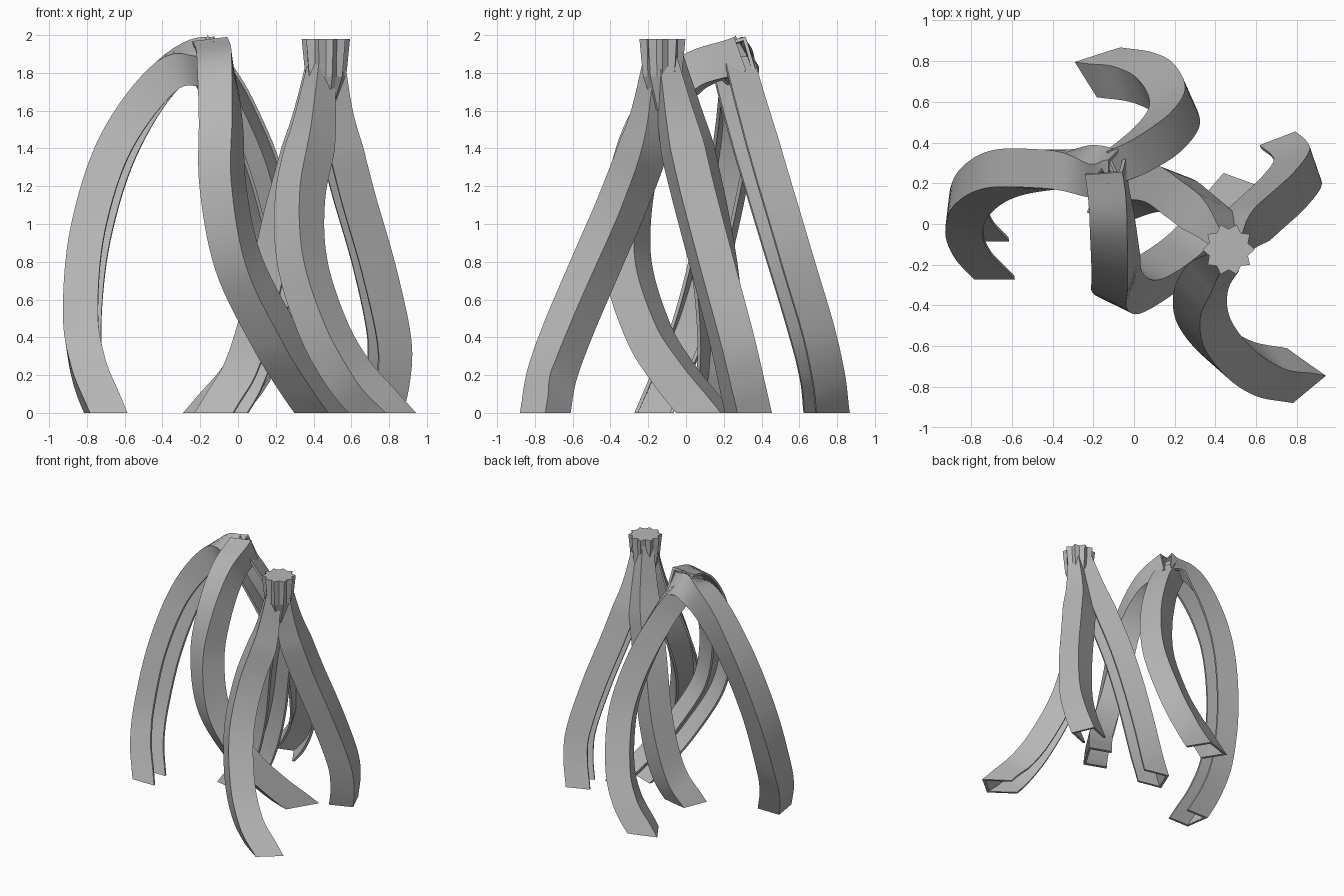
import bpy, bmesh, math
from mathutils import Vector

cube = bpy.data.objects.get("Cube")
if cube:
    bpy.data.objects.remove(cube)

grey = bpy.data.materials.new("stone grey")
grey.use_nodes = True
colour = (0.47, 0.47, 0.47, 1)
grey.diffuse_color = colour
grey.node_tree.nodes["Principled BSDF"].inputs["Base Color"].default_value = colour


def finish(name, bm, smooth=True):
    bmesh.ops.recalc_face_normals(bm, faces=bm.faces)
    mesh = bpy.data.meshes.new(name)
    bm.to_mesh(mesh)
    bm.free()
    mesh.materials.append(grey)
    obj = bpy.data.objects.new(name, mesh)
    bpy.context.collection.objects.link(obj)
    if smooth:
        bpy.ops.object.select_all(action='DESELECT')
        obj.select_set(True)
        bpy.context.view_layer.objects.active = obj
        bpy.ops.object.shade_smooth_by_angle(angle=math.radians(30))
    return obj


def spline(points, steps=8):
    """Smooth curve through control points of any dimension."""
    pts = [Vector(p) for p in points]
    pts = [2 * pts[0] - pts[1]] + pts + [2 * pts[-1] - pts[-2]]
    out = []
    for a, b, c, d in zip(pts, pts[1:], pts[2:], pts[3:]):
        for i in range(steps):
            t = i / steps
            out.append(0.5 * (2 * b + (c - a) * t + (2 * a - 5 * b + 4 * c - d) * t * t
                              + (3 * b - a - 3 * c + d) * t ** 3))
    return out + [pts[-2]]


def channel_leg(name, points, top_scale):
    """Sweep an open channel; each point is x, y, z and outward angle."""
    places = [Vector(p) for p in spline([p[:3] for p in points])]
    angles = [v[0] for v in spline([(p[3], 0) for p in points])]
    # carry the foot through the ground, to be trimmed flat
    step = places[-1] - places[-2]
    for i in range(5):
        places.append(places[-1] + step)
        angles.append(angles[-1])
    w, h, t = 0.095, 0.093, 0.018
    half = [(w, h), (w, -h), (w - t, -h), (w - t, h - t)]
    section = half + [(-x, y) for x, y in reversed(half)]
    bm = bmesh.new()
    rings = []
    for i, place in enumerate(places):
        ahead = places[min(i + 1, len(places) - 1)]
        tangent = (ahead - places[max(i - 1, 0)]).normalized()
        a = math.radians(angles[i])
        out = Vector((math.cos(a), math.sin(a), 0))
        out = (out - tangent * out.dot(tangent)).normalized()
        side = tangent.cross(out)
        grow = min(1, max(0, (1.9 - place.z) / 0.5))
        size = top_scale + (1 - top_scale) * grow
        rings.append([bm.verts.new(place + (side * x + out * y) * size)
                      for x, y in section])
    n = len(section)
    for r, s in zip(rings, rings[1:]):
        for j in range(n):
            k = (j + 1) % n
            bm.faces.new((r[j], r[k], s[k], s[j]))
    bm.faces.new(rings[0])
    bm.faces.new(rings[-1])
    # flat foot on the ground
    cut = bmesh.ops.bisect_plane(bm, geom=bm.verts[:] + bm.edges[:] + bm.faces[:],
                                 plane_co=(0, 0, 0), plane_no=(0, 0, 1), clear_inner=True)
    edges = [e for e in cut["geom_cut"] if isinstance(e, bmesh.types.BMEdge)]
    bmesh.ops.holes_fill(bm, edges=edges, sides=0)
    return finish(name, bm)


# Arched group of three legs
channel_leg("arch_left_leg", [
    (-0.1, 0.25, 1.88, 180), (-0.37, 0.27, 1.79, 180), (-0.63, 0.25, 1.42, 172),
    (-0.78, 0.16, 0.95, 170), (-0.825, 0.04, 0.5, 174), (-0.79, -0.07, 0.23, 178),
    (-0.7, -0.17, 0, 180)], 1)
channel_leg("arch_front_leg", [
    (-0.14, 0.28, 1.89, 345), (-0.11, 0.02, 1.79, 345), (-0.09, -0.19, 1.53, 340),
    (-0.08, -0.29, 1.2, 335), (0, -0.31, 0.8, 333), (0.18, -0.2, 0.43, 335),
    (0.32, -0.06, 0.2, 338), (0.46, 0.1, 0, 340)], 1)
channel_leg("arch_back_leg", [
    (-0.16, 0.25, 1.84, 115), (-0.03, 0.31, 1.62, 113), (0.12, 0.42, 1.25, 110),
    (0.2, 0.54, 0.85, 112), (0.15, 0.66, 0.45, 116), (0.04, 0.72, 0.2, 119),
    (-0.125, 0.745, 0, 122)], 0.9)

# Upright group of three legs
channel_leg("column_front_leg", [
    (0.45, -0.15, 1.93, 305), (0.4, -0.2, 1.5, 308), (0.33, -0.32, 1.15, 312),
    (0.34, -0.47, 0.8, 315), (0.45, -0.62, 0.45, 318), (0.59, -0.71, 0.2, 322),
    (0.765, -0.745, 0, 325)], 0.5)
channel_leg("column_right_leg", [
    (0.5, -0.12, 1.93, 20), (0.52, -0.05, 1.55, 18), (0.6, 0.03, 1.2, 16),
    (0.72, 0.14, 0.78, 16), (0.8, 0.24, 0.4, 18), (0.79, 0.29, 0.18, 20),
    (0.745, 0.33, 0, 21)], 0.5)
channel_leg("column_back_leg", [
    (0.44, -0.09, 1.93, 150), (0.38, 0, 1.5, 152), (0.26, 0.1, 1.05, 155),
    (0.18, 0.16, 0.7, 158), (0.1, 0.18, 0.4, 162), (0.02, 0.17, 0.18, 165),
    (-0.09, 0.13, 0, 168)], 0.5)

# Fluted cap over the upright group
bm = bmesh.new()
rings = []
for z, tip, valley in ((1.6, 0.04, 0.04), (1.78, 0.108, 0.095), (1.98, 0.128, 0.1)):
    ring = []
    for i in range(20):
        a = math.tau * i / 20
        r = valley if i % 2 else tip
        ring.append(bm.verts.new((0.465 + r * math.cos(a), -0.125 + r * math.sin(a), z)))
    rings.append(ring)
for r, s in zip(rings, rings[1:]):
    for i in range(20):
        k = (i + 1) % 20
        bm.faces.new((r[i], r[k], s[k], s[i]))
bm.faces.new(rings[0])
bm.faces.new(rings[-1])
finish("fluted_cap", bm, False)

# Small pointed shards on the arch crown
for name, x, y, r, top in (("crown_shard_large", -0.16, 0.26, 0.075, 2.0),
                           ("crown_shard_small", -0.13, 0.2, 0.055, 1.97)):
    bm = bmesh.new()
    bmesh.ops.create_cone(bm, cap_ends=True, segments=3, radius1=r, radius2=0, depth=0.13)
    bmesh.ops.translate(bm, verts=bm.verts, vec=(x, y, top - 0.065))
    finish(name, bm, False)
